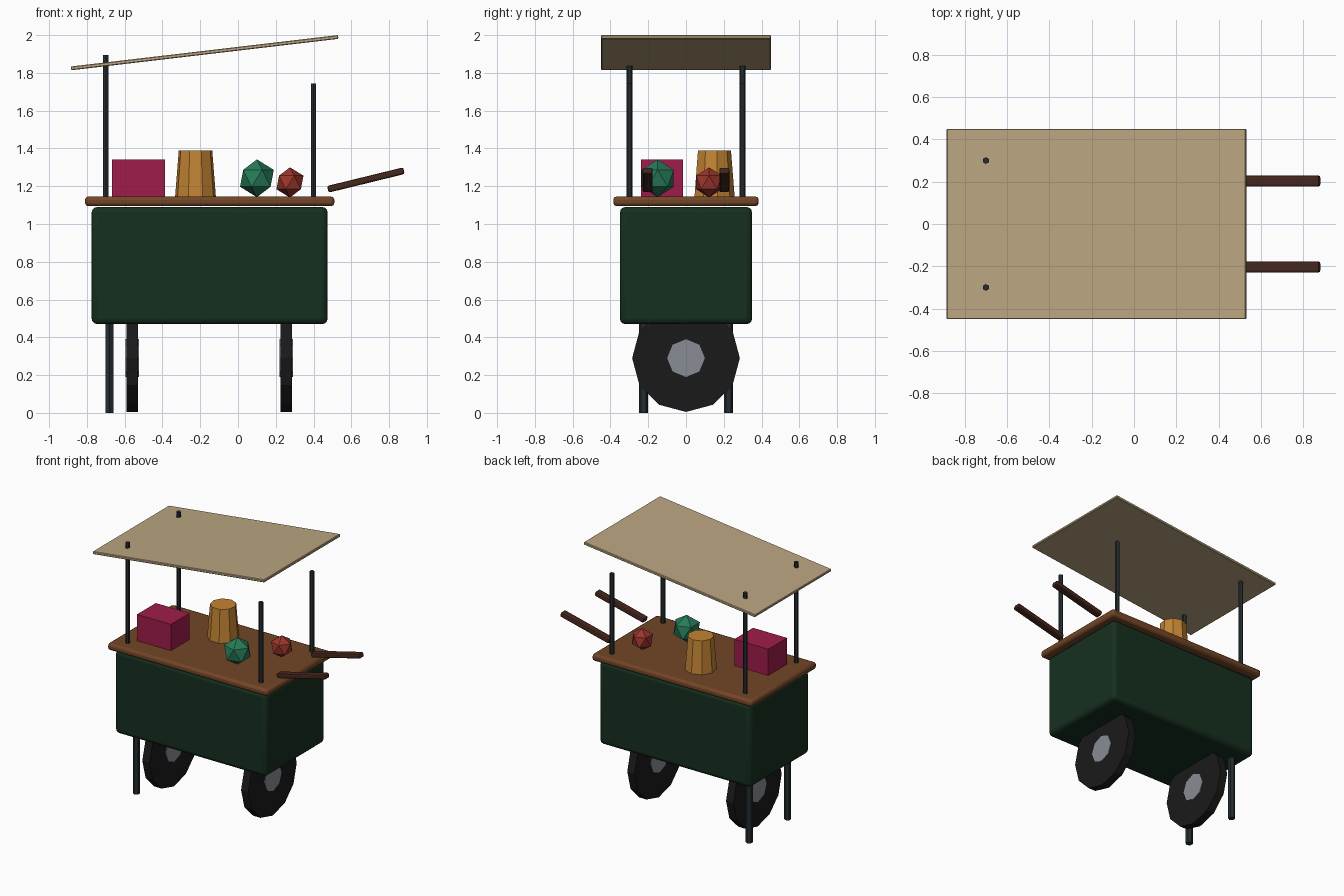
import bpy, math

if "Cube" in bpy.data.objects:
    bpy.data.objects.remove(bpy.data.objects["Cube"])

def mat(name, rgb):
    m = bpy.data.materials.new(name)
    m.diffuse_color = (*rgb, 1)
    m.use_nodes = True
    m.node_tree.nodes["Principled BSDF"].inputs["Base Color"].default_value = m.diffuse_color
    return m

GREEN = mat("dark_green", (0.008, 0.028, 0.014))
WOOD = mat("wood", (0.17, 0.06, 0.02))
DARKWOOD = mat("dark_wood", (0.06, 0.02, 0.012))
METAL = mat("dark_metal", (0.018, 0.025, 0.03))
RUBBER = mat("rubber", (0.01, 0.01, 0.011))
STEEL = mat("steel", (0.25, 0.27, 0.3))
CLOTH = mat("canvas", (0.50, 0.38, 0.22))
MAGENTA = mat("magenta", (0.35, 0.012, 0.07))
ORANGE = mat("orange", (0.55, 0.23, 0.035))
JADE = mat("jade", (0.02, 0.20, 0.10))
RED = mat("red", (0.33, 0.035, 0.025))

def finish(name, material, bevel=0, segments=2):
    ob = bpy.context.object
    ob.name = name
    ob.data.materials.append(material)
    if bevel:
        mod = ob.modifiers.new("Bevel", "BEVEL")
        mod.width, mod.segments = bevel, segments
    return ob

def box(name, loc, size, material, bevel=0, tilt=0, segments=2):
    bpy.ops.mesh.primitive_cube_add(size=1, location=loc)
    bpy.context.object.scale = size
    bpy.ops.object.transform_apply(location=False, rotation=False, scale=True)
    bpy.context.object.rotation_euler.y = tilt
    return finish(name, material, bevel, segments)

def rod(name, loc, r1, r2, depth, sides, material, rot=(0, 0, 0)):
    bpy.ops.mesh.primitive_cone_add(vertices=sides, radius1=r1, radius2=r2,
                                    depth=depth, location=loc, rotation=rot)
    return finish(name, material)

def ball(name, loc, r, material):
    bpy.ops.mesh.primitive_ico_sphere_add(subdivisions=1, radius=r, location=loc)
    return finish(name, material)

# Cart body and counter
for ob in (box("cart_body", (-0.15, 0, 0.78), (1.25, 0.70, 0.62), GREEN, 0.03, segments=3),
           box("counter_top", (-0.15, 0, 1.12), (1.32, 0.77, 0.052), WOOD, 0.018)):
    bpy.context.view_layer.objects.active = ob
    bpy.ops.object.select_all(action='DESELECT')
    ob.select_set(True)
    bpy.ops.object.shade_smooth_by_angle()

# Wheels with hubs, axis along x
for side, x in (("left", -0.56), ("right", 0.255)):
    turn = (0, math.pi / 2, 0)
    rod(f"{side}_wheel", (x, 0, 0.29), 0.285, 0.285, 0.06, 12, RUBBER, turn)
    rod(f"{side}_hub", (x, 0, 0.29), 0.10, 0.10, 0.07, 8, STEEL, turn)

# Paired legs, canopy poles and push handles
for side, s in (("front", -1), ("back", 1)):
    rod(f"{side}_leg", (-0.68, s * 0.225, 0.25), 0.025, 0.025, 0.50, 6, METAL)
    rod(f"{side}_tall_pole", (-0.70, s * 0.30, 1.515), 0.016, 0.016, 0.76, 6, METAL)
    rod(f"{side}_short_pole", (0.40, s * 0.30, 1.44), 0.016, 0.016, 0.61, 6, METAL)
    box(f"{side}_handle", (0.677, s * 0.203, 1.233), (0.415, 0.053, 0.036), DARKWOOD, 0.01, -0.24)

# Sloping canopy
box("canopy", (-0.177, 0, 1.907), (1.425, 0.90, 0.02), CLOTH, 0.004, -0.117, 1)

# Goods on the counter
box("goods_box", (-0.527, -0.127, 1.242), (0.28, 0.222, 0.20), MAGENTA)
rod("goods_basket", (-0.225, 0.148, 1.265), 0.11, 0.09, 0.25, 9, ORANGE)
ball("large_fruit", (0.10, -0.15, 1.242), 0.10, JADE)
ball("small_fruit", (0.275, 0.122, 1.22), 0.08, RED)
